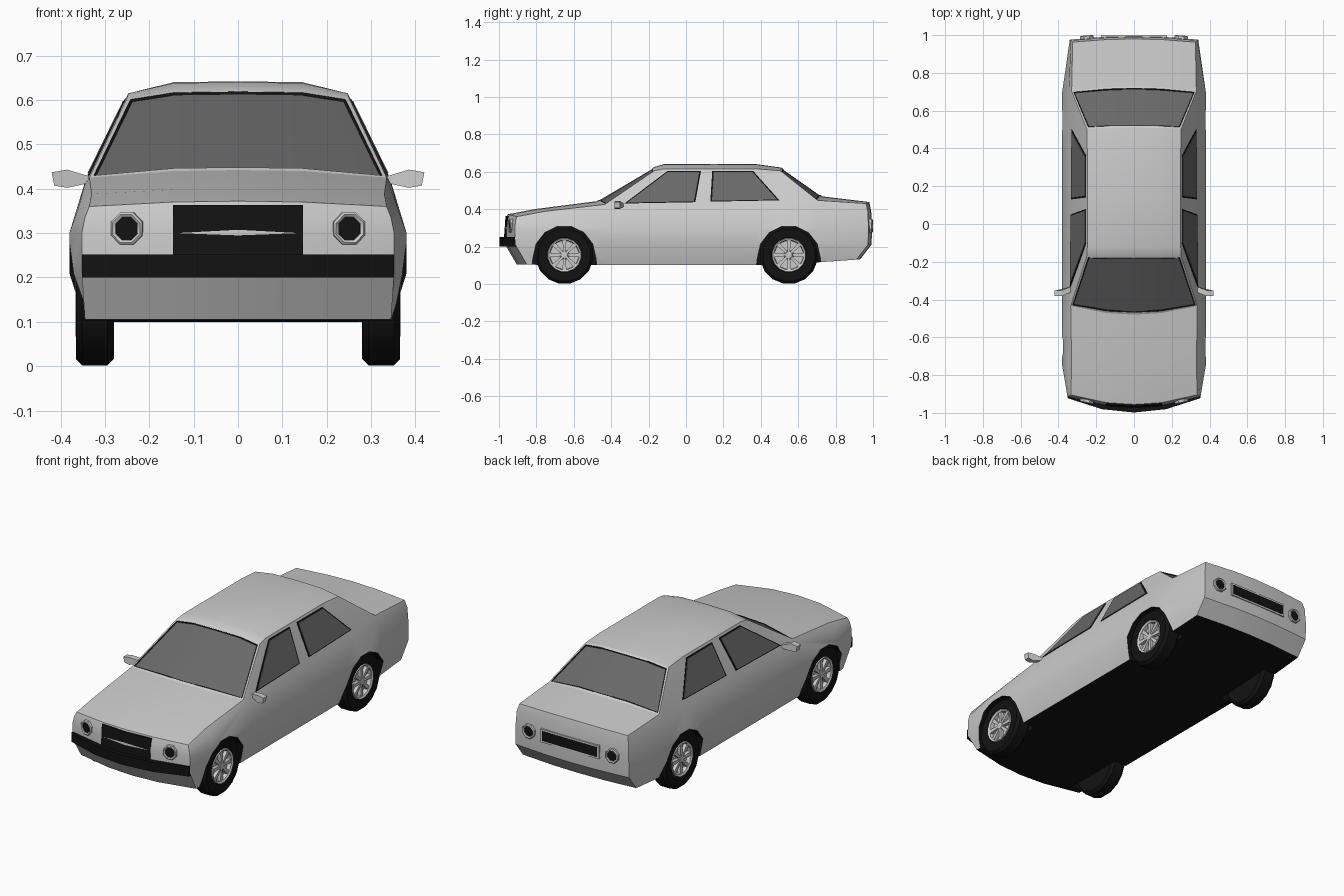
import bpy, bmesh
from math import radians, cos, sin, pi
from mathutils import Matrix, Vector

if "Cube" in bpy.data.objects:
    bpy.data.objects.remove(bpy.data.objects["Cube"])


def material(name, v):
    m = bpy.data.materials.new(name)
    m.diffuse_color = (v, v, v, 1)
    m.use_nodes = True
    m.node_tree.nodes["Principled BSDF"].inputs["Base Color"].default_value = m.diffuse_color
    return m


PAINT, BLACK, GLASS = material("paint", .8), material("black", .006), material("glass", .14)


def finish(name, bm, mats, angle=None):
    bmesh.ops.remove_doubles(bm, verts=bm.verts, dist=1e-5)
    bmesh.ops.recalc_face_normals(bm, faces=bm.faces)
    me = bpy.data.meshes.new(name)
    bm.to_mesh(me)
    bm.free()
    ob = bpy.data.objects.new(name, me)
    bpy.context.collection.objects.link(ob)
    for m in mats:
        me.materials.append(m)
    if angle:
        smooth(ob, angle)
    return ob


def smooth(ob, angle):
    bpy.ops.object.select_all(action='DESELECT')
    ob.select_set(True)
    bpy.context.view_layer.objects.active = ob
    bpy.ops.object.shade_smooth_by_angle(angle=radians(angle))


def add_prism(bm, pts, vec, mi=0):
    a = [bm.verts.new(p) for p in pts]
    b = [bm.verts.new(Vector(p) + Vector(vec)) for p in pts]
    n = len(a)
    faces = [bm.faces.new(a), bm.faces.new(b[::-1])]
    faces += [bm.faces.new((a[i], a[(i + 1) % n], b[(i + 1) % n], b[i])) for i in range(n)]
    for f in faces:
        f.material_index = mi


def prism(name, pts, vec, mat):
    bm = bmesh.new()
    add_prism(bm, pts, vec)
    return finish(name, bm, [mat])


def add_lathe(bm, profile, n, mtx):
    rings = [[bm.verts.new(mtx @ Vector((r * cos(2 * pi * (i + .5) / n), r * sin(2 * pi * (i + .5) / n), h)))
              for i in range(n)] for r, h in profile]
    for a, b in zip(rings, rings[1:]):
        for i in range(n):
            k = (i + 1) % n
            bm.faces.new((a[i], a[k], b[k], b[i]))


def lathe(name, profile, n, mtx, mat):
    bm = bmesh.new()
    add_lathe(bm, profile, n, mtx)
    return finish(name, bm, [mat], 35)


# Body stations: y, bow, centre z, shoulder x z, belt x z, width, floor z, end lean
STATIONS = [
    (-.90, -.055, .372, .335, .36, .345, .335, .352, .105, -1),
    (-.75, -.06, .400, .330, .388, .36, .355, .38, .10, 0),
    (-.43, -.05, .442, .335, .425, .347, .405, .38, .10, 0),
    (-.17, 0, .625, .25, .605, .345, .415, .38, .10, 0),
    (-.12, 0, .64, .247, .615, .345, .415, .38, .10, 0),
    (.15, 0, .642, .247, .615, .345, .415, .38, .10, 0),
    (.38, 0, .64, .247, .615, .345, .415, .38, .10, 0),
    (.50, .01, .622, .25, .605, .345, .415, .38, .105, 0),
    (.70, .03, .468, .33, .447, .345, .415, .38, .115, 0),
    (.96, .02, .438, .325, .43, .335, .39, .34, .13, 1)]
LEAN = [0, 0, 0, .01, .015, .012, -.05]


def point(s, x, z, level):
    y = s[0] + s[1] * max(0, 1 - (x / .35) ** 2) + s[9] * LEAN[level]
    return (x, y, z)


def half(s):
    y, bow, zc, x2, z2, x3, z3, xm, zb, e = s
    return [(0, zc), (.145, zc - .002), (x2, z2), (x3, z3), (xm, .30), (xm, .21), (min(xm, .345), zb)]


bm = bmesh.new()
rings = []
for s in STATIONS:
    h = half(s)
    right = [point(s, x, z, i) for i, (x, z) in enumerate(h)]
    left = [(-x, y, z) for x, y, z in right[1:]]
    rings.append([bm.verts.new(p) for p in right[::-1] + left])
windows = {2: [], 7: []}
for i, (a, b) in enumerate(zip(rings, rings[1:])):
    for j in range(13):
        k = (j + 1) % 13
        f = bm.faces.new((a[j], a[k], b[k], b[j]))
        if j == 12:
            f.material_index = 1
        elif i in windows and 4 <= j <= 7:
            windows[i].append(f)
# Curved nose and tail panels
for s, r in ((STATIONS[0], rings[0]), (STATIONS[-1], rings[-1])):
    h = half(s)
    prev = r[4:9]
    for lv in range(3, 7):
        mid = [bm.verts.new(point(s, x, h[lv][1], lv)) for x in (.145, 0, -.145)]
        row = [r[6 - lv]] + mid + [r[6 + lv]]
        for c in range(4):
            bm.faces.new((prev[c], prev[c + 1], row[c + 1], row[c]))
        prev = row
    bm.faces.new(prev).material_index = 1
bmesh.ops.recalc_face_normals(bm, faces=bm.faces)
# Windscreen and rear window inset into the body
for faces in windows.values():
    bmesh.ops.inset_region(bm, faces=faces, thickness=.012)
    trim = bmesh.ops.inset_region(bm, faces=faces, thickness=.006, depth=-.004)["faces"]
    for f in trim:
        f.material_index = 1
    for f in faces:
        f.material_index = 2
body = finish("body", bm, [PAINT, BLACK, GLASS])

# Wheel arches cut from the body
AXLES = (-.65, .55)
bm = bmesh.new()
for yc in AXLES:
    arc = [(yc + .168 * cos(pi * i / 7), .14 + .172 * sin(pi * i / 7)) for i in range(8)]
    outline = [(yc + .18, .05)] + arc + [(yc - .18, .05)]
    for sx in (1, -1):
        add_prism(bm, [(sx * .27, y, z) for y, z in outline], (sx * .2, 0, 0), 1)
cutter = finish("arch_cutter", bm, [PAINT, BLACK, GLASS])
cutter.hide_render = True
mod = body.modifiers.new("arches", 'BOOLEAN')
mod.object, mod.operation, mod.solver = cutter, 'DIFFERENCE', 'EXACT'
bpy.context.view_layer.objects.active = body
bpy.ops.object.modifier_apply(modifier="arches")
bpy.data.objects.remove(cutter)
smooth(body, 22)

# Side windows with dark trim
SIDE = {"front": [(-.33, .43), (-.10, .603), (.08, .603), (.05, .437)],
        "rear": [(.13, .44), (.14, .603), (.36, .603), (.50, .447)]}
for sx in (1, -1):
    for nm, poly in SIDE.items():
        cy, cz = (sum(p[i] for p in poly) / 4 for i in (0, 1))
        for part, k, off, mat in (("trim", 1, .002, BLACK), ("window", .94, .004, GLASS)):
            pts = [(cy + (y - cy) * k, cz + (z - cz) * k) for y, z in poly]
            prism(f"{nm}_side_{part}", [(sx * (.345 - (z - .415) * .49 + off), y, z) for y, z in pts],
                  (-sx * .012, 0, 0), mat)
    # Door mirrors
    prism("door_mirror", [(sx * x, -.382 + .02 * (x < .34), z) for x, z in
          ((.335, .413), (.335, .428), (.385, .443), (.42, .437), (.414, .407), (.385, .402))],
          (0, .03, 0), PAINT)


# Front bumper and grille
def bowed(xs, y0, bow, back, z):
    w = max(xs)
    return [(x, y0 + bow * (1 - (x / w) ** 2), z) for x in xs] + [(w, back, z), (-w, back, z)]


prism("front_bumper", bowed((-.352, -.17, 0, .17, .352), -.922, -.076, -.905, .20), (0, 0, .052), BLACK)
prism("grille", bowed((-.147, 0, .147), -.964, -.009, -.93, .25), (0, .008, .113), BLACK)
# Tail panel with dark slot
prism("tail_frame", [(x, .97, z) for x, z in ((-.175, .275), (.175, .275), (.175, .347), (-.175, .347))],
      (0, .027, 0), PAINT)
prism("tail_slot", [(x, .97, z) for x, z in ((-.165, .285), (.165, .285), (.165, .337), (-.165, .337))],
      (0, .029, 0), BLACK)

# Round lamps front and rear
for sx in (1, -1):
    for nm, y, tilt, turn in (("head", -.938, 90, 12 * sx), ("tail", .988, -90, -4 * sx)):
        m = (Matrix.Translation((sx * .25, y, .31)) @ Matrix.Rotation(radians(turn), 4, 'Z')
             @ Matrix.Rotation(radians(tilt), 4, 'X'))
        lathe(nm + "lamp_ring", [(.039, -.025), (.039, .006), (.034, .01), (.028, .006), (.027, -.002)], 8, m, PAINT)
        lathe(nm + "lamp_lens", [(.028, .002), (0, .002)], 8, m, BLACK)

# Wheels: tyre, rim and eight spokes
for yc in AXLES:
    for sx in (1, -1):
        m = Matrix.Translation((sx * .28, yc, .155)) @ Matrix.Rotation(radians(90 * sx), 4, 'Y')
        lathe("tyre", [(0, 0), (.142, 0), (.156, .014), (.156, .071), (.142, .085), (.094, .082),
                       (.086, .05), (0, .05)], 16, m, BLACK)
        bm = bmesh.new()
        add_lathe(bm, [(.092, .075), (.09, .086), (.08, .08), (.077, .06), (.026, .06),
                       (.018, .08), (0, .082)], 16, m)
        for i in range(8):
            rot = m @ Matrix.Rotation(2 * pi * i / 8, 4, 'Z')
            out = (rot.to_3x3() @ Vector((0, 0, .02)))
            add_prism(bm, [rot @ Vector(p) for p in
                           ((.015, -.006, .058), (.082, -.011, .058), (.082, .011, .058), (.015, .006, .058))], out)
        finish("wheel_rim", bm, [PAINT], 30)
